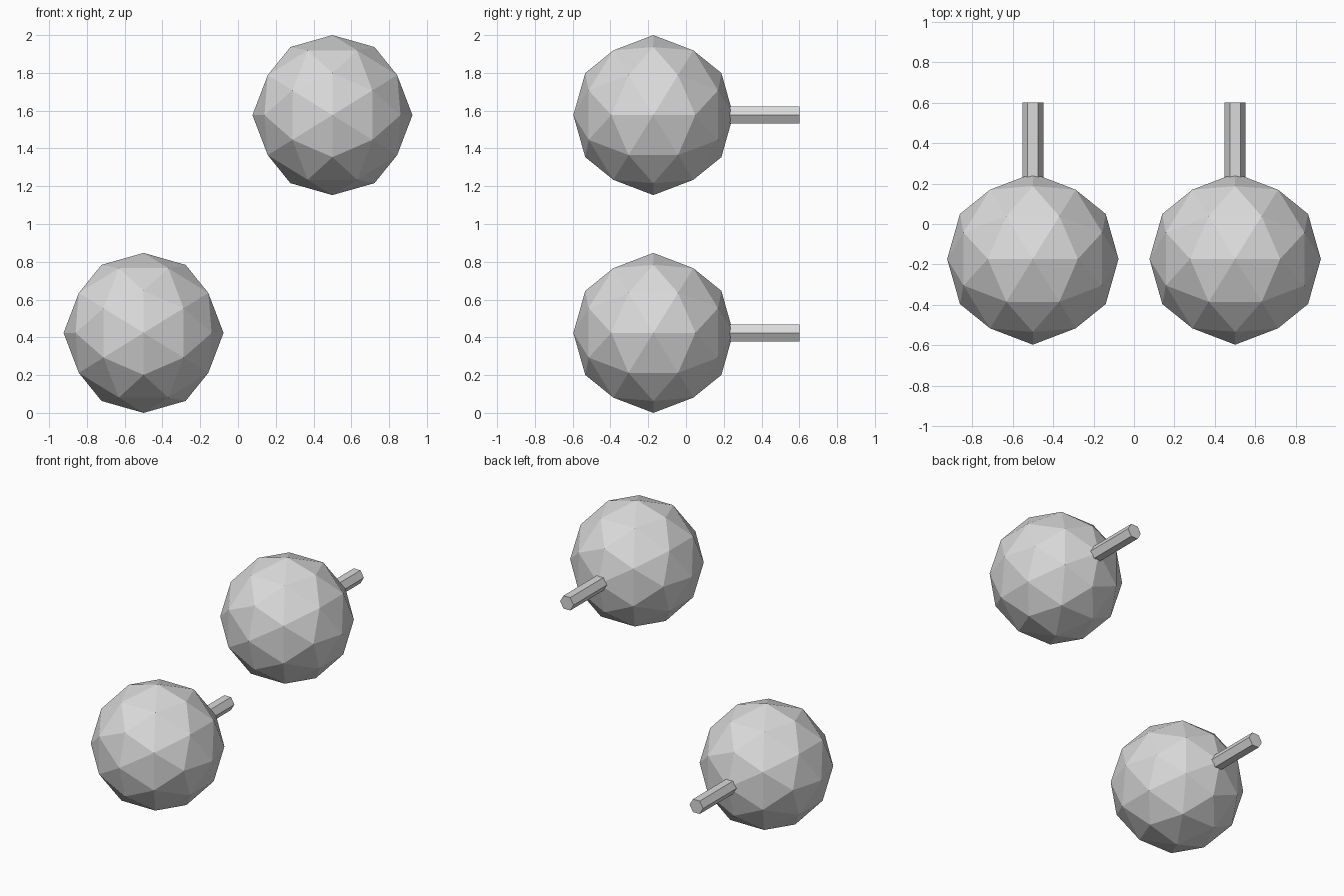
import bpy, bmesh, math
from mathutils import Vector, Matrix

if "Cube" in bpy.data.objects:
    bpy.data.objects.remove(bpy.data.objects["Cube"])

R = 0.4235           # ball radius
BALL_Y = -0.173      # ball centre in depth
BAR_END = 0.6        # rear end of the bars

grey = bpy.data.materials.new("light grey")
grey.diffuse_color = (0.7, 0.7, 0.7, 1)
grey.use_nodes = True
grey.node_tree.nodes["Principled BSDF"].inputs["Base Color"].default_value = grey.diffuse_color


def add_object(name, bm, location):
    bmesh.ops.recalc_face_normals(bm, faces=bm.faces[:])
    mesh = bpy.data.meshes.new(name)
    bm.to_mesh(mesh)
    bm.free()
    mesh.materials.append(grey)
    obj = bpy.data.objects.new(name, mesh)
    obj.location = location
    bpy.context.collection.objects.link(obj)
    return obj


def faceted_ball(name, location):
    # 80-sided ball: axis-aligned icosahedron corners plus edge midpoints on the sphere
    phi = (1 + math.sqrt(5)) / 2
    corners = []
    for a in (-1, 1):
        for b in (-phi, phi):
            corners += [Vector((0, b, a)), Vector((a, 0, b)), Vector((b, a, 0))]
    points = list(corners)
    for i, p in enumerate(corners):
        points += [p + q for q in corners[i + 1:] if (p - q).length < 2.1]
    bm = bmesh.new()
    for p in points:
        bm.verts.new(p.normalized() * R)
    bmesh.ops.convex_hull(bm, input=bm.verts[:])
    return add_object(name, bm, location)


def hex_bar(name, x, z):
    # six-sided bar running backwards out of the ball
    start = BALL_Y + R * 0.8
    bm = bmesh.new()
    bmesh.ops.create_cone(bm, cap_ends=True, segments=6, radius1=0.052,
                          radius2=0.052, depth=BAR_END - start)
    # corners on the left and right, flats on top and bottom
    corner = max(bm.verts, key=lambda v: v.co.x)
    turn = -math.atan2(corner.co.y, corner.co.x)
    rot = Matrix.Rotation(math.pi / 2, 4, 'X') @ Matrix.Rotation(turn, 4, 'Z')
    bmesh.ops.transform(bm, matrix=rot, verts=bm.verts[:])
    return add_object(name, bm, (x, (BAR_END + start) / 2, z))


# lower left and upper right knobs
for side, x, z in (("lower", -0.5, R), ("upper", 0.5, 2 - R)):
    faceted_ball(side + "_ball", (x, BALL_Y, z))
    hex_bar(side + "_bar", x, z)
